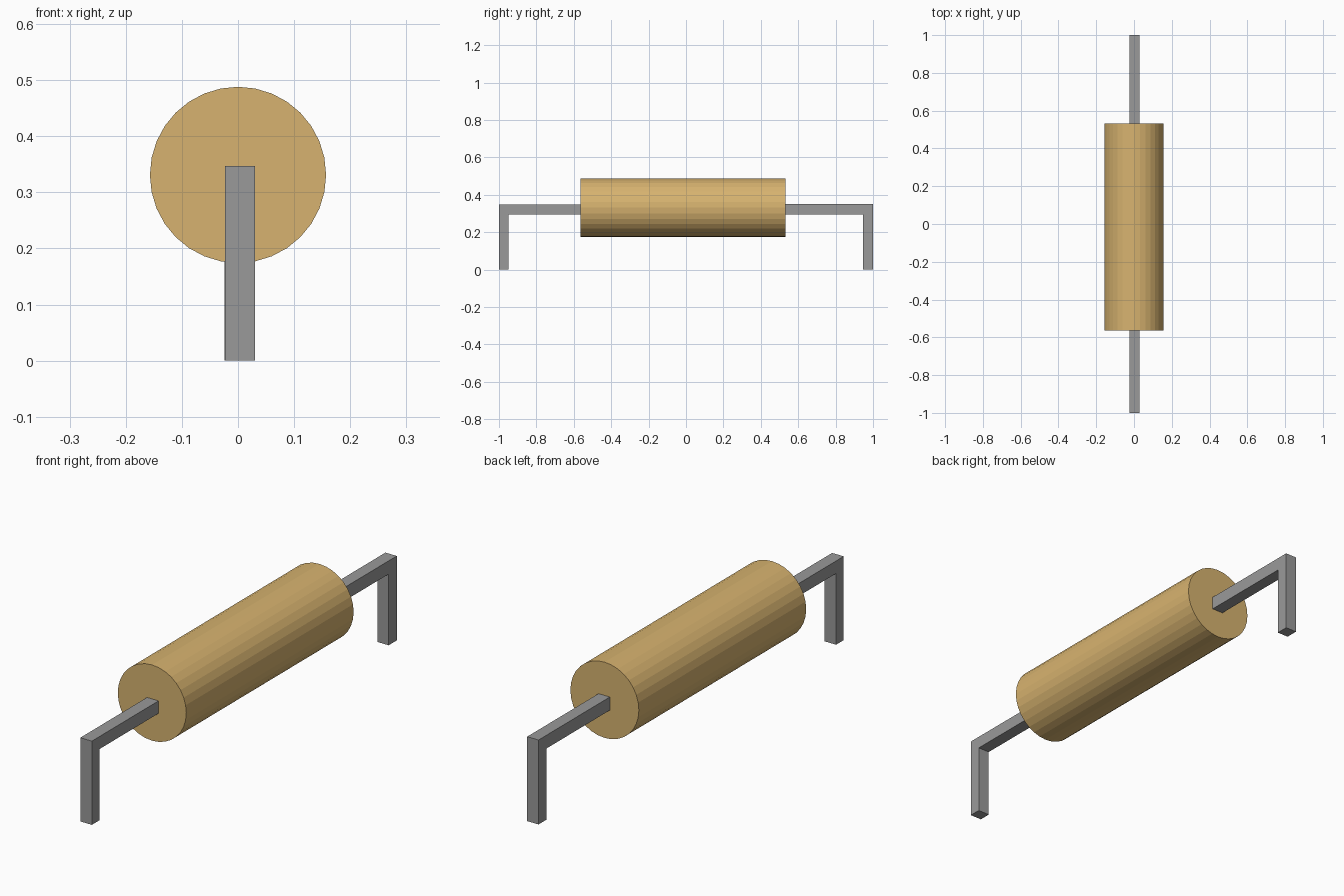
import bpy, bmesh, math
from mathutils import Matrix

if "Cube" in bpy.data.objects:
    bpy.data.objects.remove(bpy.data.objects["Cube"])


def material(name, rgb):
    m = bpy.data.materials.new(name)
    m.diffuse_color = (*rgb, 1)
    m.use_nodes = True
    m.node_tree.nodes["Principled BSDF"].inputs["Base Color"].default_value = m.diffuse_color
    return m


def finish(name, bm, mat):
    bmesh.ops.recalc_face_normals(bm, faces=bm.faces)
    me = bpy.data.meshes.new(name)
    bm.to_mesh(me)
    bm.free()
    me.materials.append(mat)
    ob = bpy.data.objects.new(name, me)
    bpy.context.collection.objects.link(ob)


def bent_lead(name, side, y_in, top, leg, x0, x1):
    # L-shaped side profile extruded across x
    under = 0.295
    profile = [(y_in, under), (y_in, top), (1, top), (1, 0), (1 - leg, 0), (1 - leg, under)]
    bm = bmesh.new()
    face = bm.faces.new([bm.verts.new((x0, side * y, z)) for y, z in profile])
    ext = bmesh.ops.extrude_face_region(bm, geom=[face])
    moved = [v for v in ext["geom"] if isinstance(v, bmesh.types.BMVert)]
    bmesh.ops.translate(bm, verts=moved, vec=(x1 - x0, 0, 0))
    finish(name, bm, metal)


tan = material("tan body", (0.68, 0.45, 0.16))
metal = material("grey metal", (0.32, 0.32, 0.32))

# Cylindrical body lying along y
y0, y1 = -0.563, 0.533
bm = bmesh.new()
bmesh.ops.create_cone(
    bm, cap_ends=True, segments=32, radius1=0.157, radius2=0.157, depth=y1 - y0,
    matrix=Matrix.Translation((0, (y0 + y1) / 2, 0.331)) @ Matrix.Rotation(math.pi / 2, 4, "X"))
finish("body", bm, tan)

# Bent wire leads at both ends
bent_lead("front_lead", -1, 0.55, 0.347, 0.05, -0.023, 0.030)
bent_lead("back_lead", 1, 0.52, 0.350, 0.053, -0.024, 0.028)
